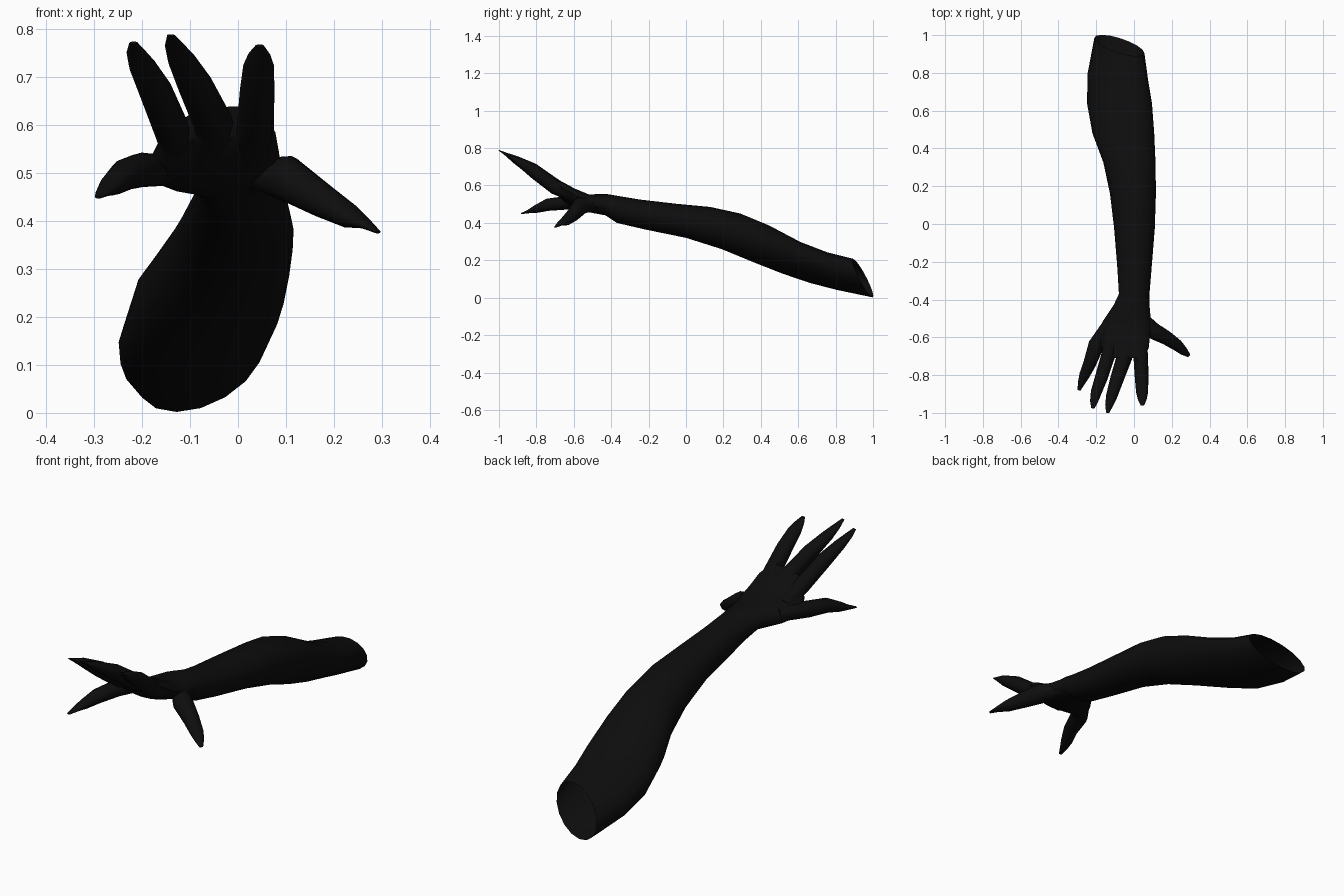
import bpy, bmesh, math
from mathutils import Vector

skin = bpy.data.materials.new("near black skin")
skin.diffuse_color = (0.004, 0.004, 0.004, 1)


def loft(name, rings):
    """Closed tube through a list of equally sized point rings."""
    bm = bmesh.new()
    vr = [[bm.verts.new(p) for p in r] for r in rings]
    n = len(vr[0])
    for a, b in zip(vr, vr[1:]):
        for i in range(n):
            j = (i + 1) % n
            bm.faces.new((a[i], a[j], b[j], b[i]))
    bm.faces.new(vr[0])
    bm.faces.new(vr[-1])
    bmesh.ops.recalc_face_normals(bm, faces=bm.faces)
    me = bpy.data.meshes.new(name)
    bm.to_mesh(me)
    bm.free()
    ob = bpy.data.objects.new(name, me)
    bpy.context.collection.objects.link(ob)
    me.materials.append(skin)
    return ob


def arm_ring(yt, zt, yb, zb, xl, xr, shear=0, skew=0, n=16):
    """Ellipse from its top point, bottom point and left/right extents."""
    c = Vector(((xl + xr) / 2, (yt + yb) / 2, (zt + zb) / 2))
    u = Vector(((xr - xl) / 2, skew, shear))
    v = Vector((0, (yt - yb) / 2, (zt - zb) / 2))
    return [c + u * math.cos(i * math.tau / n) + v * math.sin(i * math.tau / n)
            for i in range(n)]


def finger(name, path, n=12):
    """Sweep flattened ellipses along (x, y, z, half width, half thickness)."""
    pts = [Vector(p[:3]) for p in path]
    rings = []
    for k, p in enumerate(path):
        t = (pts[min(k + 1, len(pts) - 1)] - pts[max(k - 1, 0)]).normalized()
        side = t.cross(Vector((0, 0, 1))).normalized()
        up = side.cross(t)
        rings.append([pts[k] + side * p[3] * math.cos(i * math.tau / n)
                      + up * p[4] * math.sin(i * math.tau / n) for i in range(n)])
    return loft(name, rings)


# Forearm, wrist and palm in one tube
arm = loft("arm", [arm_ring(*r) for r in (
    (.905, .200, .985, .010, -.210, .055, .04, -.04),
    (.760, .235, .800, .050, -.245, .075, .04, -.02),
    (.610, .290, .670, .085, -.249, .095, .04),
    (.440, .385, .520, .130, -.220, .107, .03),
    (.290, .450, .360, .190, -.162, .114, .02),
    (.130, .485, .190, .260, -.127, .116, .01),
    (-.05, .502, .000, .320, -.105, .110),
    (-.25, .525, -.22, .365, -.088, .093),
    (-.37, .545, -.37, .400, -.080, .082),
    (-.43, .555, -.43, .440, -.108, .082),
    (-.52, .552, -.51, .455, -.165, .090, .01),
    (-.60, .582, -.58, .470, -.195, .085, .02),
    (-.66, .615, -.65, .515, -.175, .078, .02),
    (-.71, .638, -.70, .570, -.130, .055, .01))])

# Fingers, thumb and their flat pointed nails
fingers = [finger(n, p) for n, p in (
    ("index_finger", ((.025, -.58, .53, .035, .03), (.036, -.70, .590, .039, .038),
                      (.040, -.81, .675, .036, .036), (.043, -.89, .725, .032, .024),
                      (.044, -.93, .748, .023, .010), (.045, -.96, .766, .009, .003))),
    ("middle_finger", ((-.055, -.58, .53, .035, .03), (-.052, -.71, .605, .042, .038),
                       (-.090, -.82, .685, .036, .036), (-.118, -.91, .737, .030, .022),
                       (-.132, -.96, .766, .021, .009), (-.140, -1.0, .788, .008, .002))),
    ("ring_finger", ((-.12, -.58, .53, .035, .03), (-.138, -.70, .590, .037, .038),
                     (-.172, -.81, .672, .034, .036), (-.200, -.89, .725, .029, .022),
                     (-.212, -.94, .752, .021, .009), (-.218, -.975, .772, .009, .003))),
    ("little_finger", ((-.13, -.52, .505, .030, .03), (-.200, -.64, .507, .042, .036),
                       (-.235, -.74, .497, .034, .033), (-.262, -.80, .475, .028, .022),
                       (-.280, -.845, .460, .018, .009), (-.291, -.88, .450, .008, .003))),
    ("thumb", ((.03, -.49, .50, .035, .03), (.100, -.565, .490, .045, .048),
               (.175, -.605, .443, .037, .036), (.230, -.643, .411, .031, .026),
               (.265, -.675, .394, .022, .010), (.292, -.698, .377, .009, .003))))]

# Weld the fingers to the palm
bpy.context.view_layer.objects.active = arm
arm.select_set(True)
for f in fingers:
    m = arm.modifiers.new("weld", "BOOLEAN")
    m.operation = "UNION"
    m.solver = "EXACT"
    m.object = f
    bpy.ops.object.modifier_apply(modifier=m.name)
    bpy.data.objects.remove(f)

# Open, hollow cut end
bm = bmesh.new()
bm.from_mesh(arm.data)
caps = [f for f in bm.faces if all(v.co.y > .86 for v in f.verts)]
bmesh.ops.delete(bm, geom=caps, context="FACES")
bm.to_mesh(arm.data)
bm.free()
bpy.ops.object.shade_smooth_by_angle(angle=math.radians(50))
